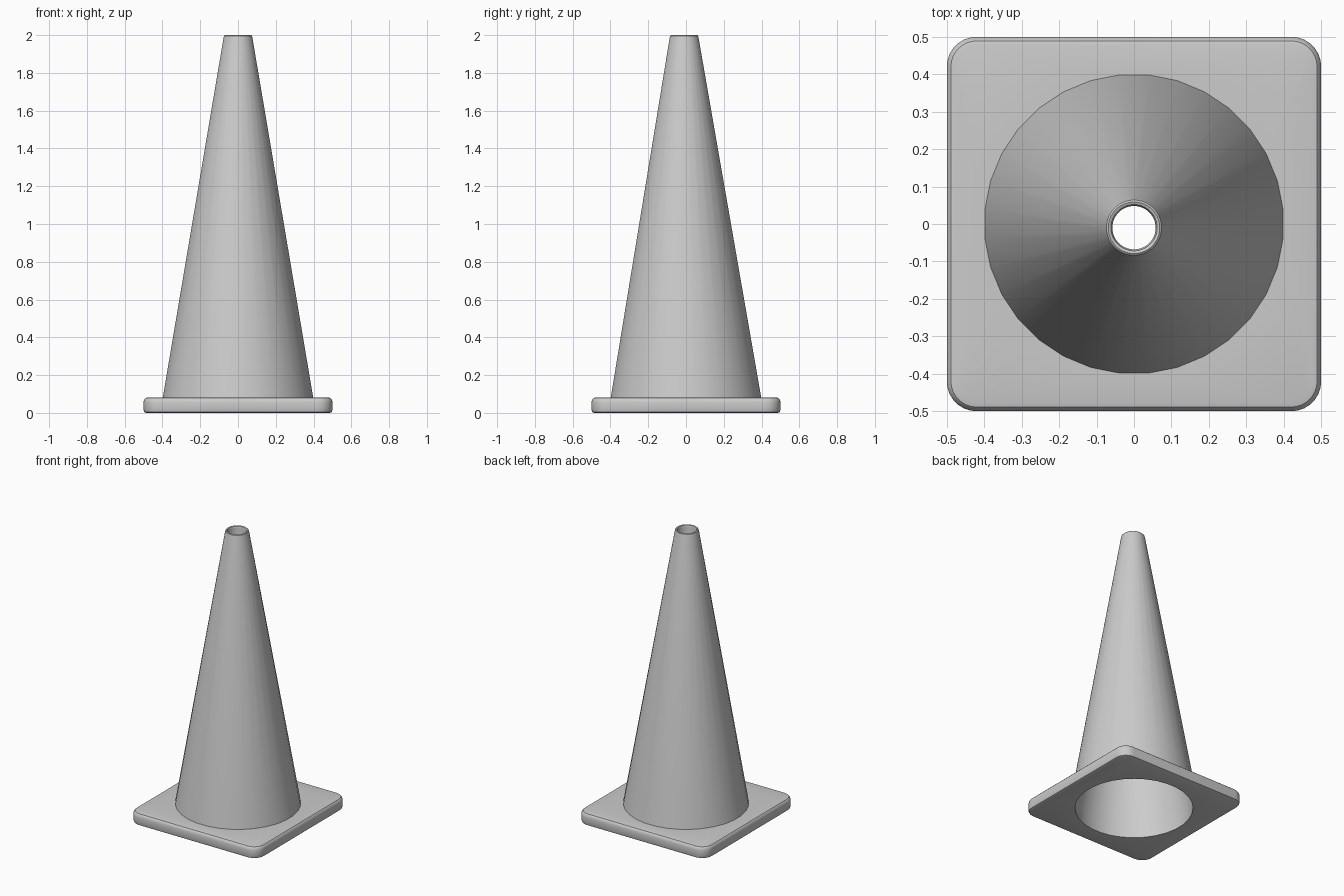
import bpy, bmesh
from math import cos, sin, pi, radians

if "Cube" in bpy.data.objects:
    bpy.data.objects.remove(bpy.data.objects["Cube"])

SIDES = 32        # points per loop, 8 per plate corner
CORNER = 0.08     # plate corner radius


def circle(r, z):
    # The cone leans very slightly towards the front
    lean = -0.01 * max(0, (z - 0.08) / 1.92)
    return [(r * cos(2 * pi * (i + 0.5) / SIDES),
             r * sin(2 * pi * (i + 0.5) / SIDES) + lean, z) for i in range(SIDES)]


def rounded_square(inset, z):
    c, r = 0.5 - CORNER, CORNER - inset
    n = SIDES // 4
    pts = []
    for q, (sx, sy) in enumerate([(1, 1), (-1, 1), (-1, -1), (1, -1)]):
        for k in range(n):
            a = pi / 2 * (q + k / (n - 1))
            pts.append((sx * c + r * cos(a), sy * c + r * sin(a), z))
    return pts


loops = []
# Base plate: bottom edge, side, rounded top edge
for inset, z in [(0.015, 0), (0.004, 0.004), (0, 0.015), (0, 0.058),
                 (0.003, 0.070), (0.011, 0.079), (0.024, 0.082)]:
    loops.append(rounded_square(inset, z))
# Outer cone, rounded rim, inner cone, hole through the plate
for r, z in [(0.4, 0.082), (0.077, 1.985), (0.074, 1.996), (0.069, 2.0),
             (0.062, 1.997), (0.058, 1.985), (0.378, 0.082), (0.375, 0)]:
    loops.append(circle(r, z))

# Join the loops into one closed hollow body
bm = bmesh.new()
rings = [[bm.verts.new(p) for p in loop] for loop in loops]
for j, a in enumerate(rings):
    b = rings[(j + 1) % len(rings)]
    for i in range(SIDES):
        k = (i + 1) % SIDES
        bm.faces.new((a[i], a[k], b[k], b[i]))
bmesh.ops.recalc_face_normals(bm, faces=bm.faces)
mesh = bpy.data.meshes.new("traffic_cone")
bm.to_mesh(mesh)
bm.free()

cone = bpy.data.objects.new("traffic_cone", mesh)
bpy.context.collection.objects.link(cone)
bpy.context.view_layer.objects.active = cone
cone.select_set(True)
bpy.ops.object.shade_smooth_by_angle(angle=radians(35))
